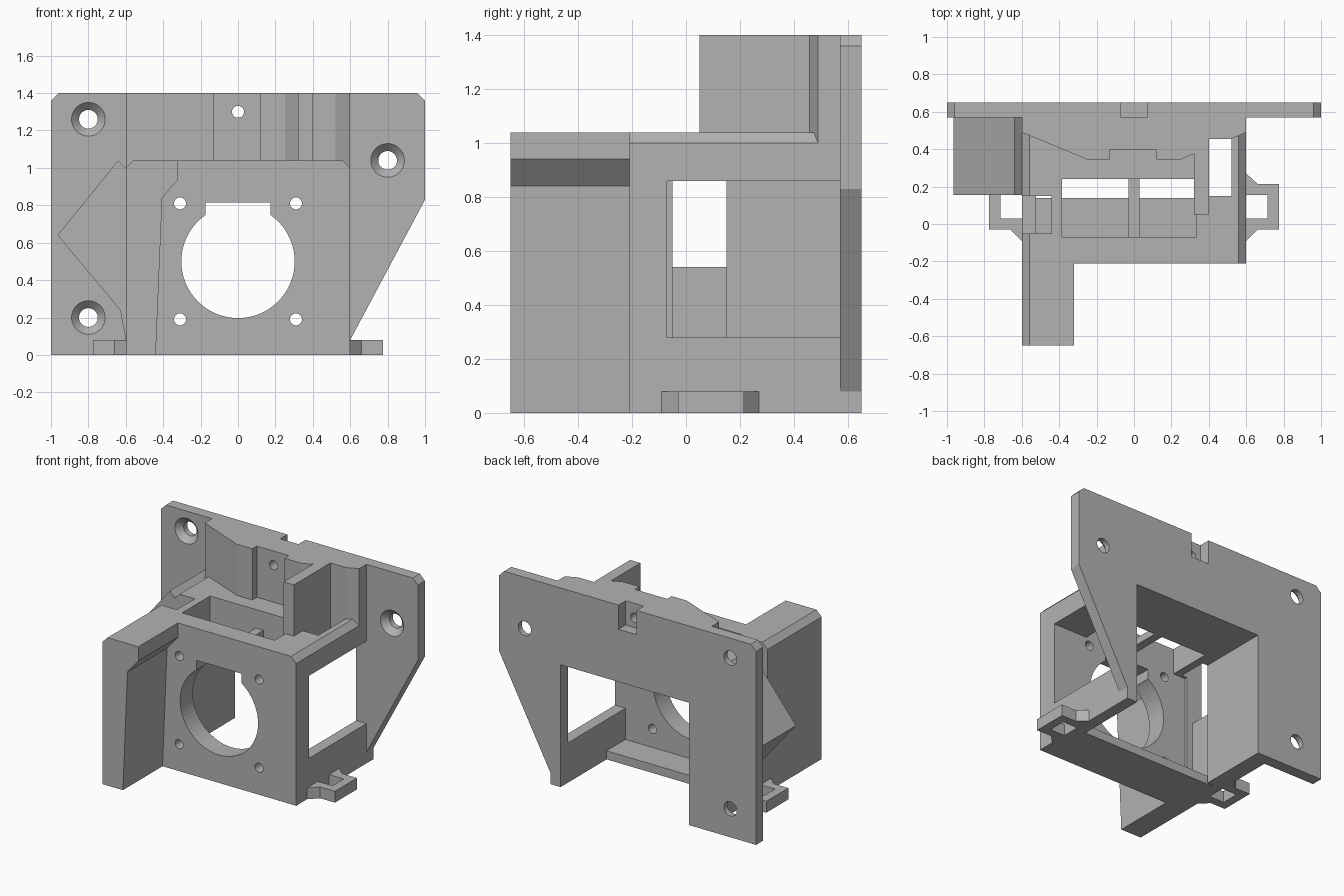
import bpy, bmesh, math
from mathutils import Matrix

if "Cube" in bpy.data.objects:
    bpy.data.objects.remove(bpy.data.objects["Cube"])

grey = bpy.data.materials.new("plain grey")
grey.diffuse_color = (0.45, 0.45, 0.45, 1)
grey.use_nodes = True
grey.node_tree.nodes["Principled BSDF"].inputs["Base Color"].default_value = grey.diffuse_color


def finish(name, bm):
    bmesh.ops.recalc_face_normals(bm, faces=bm.faces)
    me = bpy.data.meshes.new(name)
    bm.to_mesh(me)
    bm.free()
    ob = bpy.data.objects.new(name, me)
    me.materials.append(grey)
    bpy.context.collection.objects.link(ob)
    return ob


def prism(name, pts, a, b, axis):
    """Extrude a profile: axis 'y' takes (x, z) points, axis 'z' takes (x, y)."""
    bm = bmesh.new()
    put = (lambda p, d: (p[0], d, p[1])) if axis == 'y' else (lambda p, d: (p[0], p[1], d))
    lo = [bm.verts.new(put(p, a)) for p in pts]
    hi = [bm.verts.new(put(p, b)) for p in pts]
    bm.faces.new(lo)
    bm.faces.new(hi)
    for i in range(len(pts)):
        j = (i + 1) % len(pts)
        bm.faces.new((lo[i], lo[j], hi[j], hi[i]))
    return finish(name, bm)


def box(name, x0, x1, y0, y1, z0, z1):
    return prism(name, [(x0, y0), (x1, y0), (x1, y1), (x0, y1)], z0, z1, 'z')


def rod(name, x, z, y0, y1, r0, r1=None, n=40):
    """Cylinder or cone along y, radius r0 at y0 and r1 at y1."""
    bm = bmesh.new()
    bmesh.ops.create_cone(bm, cap_ends=True, segments=n, radius1=r0,
                          radius2=r0 if r1 is None else r1, depth=y1 - y0)
    bm.transform(Matrix.Translation((x, (y0 + y1) / 2, z)) @ Matrix.Rotation(-math.pi / 2, 4, 'X'))
    return finish(name, bm)


def cut(ob, *cutters):
    for c in cutters:
        c.hide_render = True
        m = ob.modifiers.new("cut", 'BOOLEAN')
        m.operation, m.solver, m.object = 'DIFFERENCE', 'EXACT', c
        bpy.context.view_layer.objects.active = ob
        bpy.ops.object.modifier_apply(modifier=m.name)
        bpy.data.objects.remove(c)


# back plate with rear opening, nut notch and countersunk screw holes
plate = prism("back_plate", [(-1, 0), (0.6, 0), (0.6, 0.08), (1, 0.83), (1, 1.36), (0.96, 1.4),
                             (-0.96, 1.4), (-1, 1.36)], 0.57, 0.65, 'y')
cut(plate, box("opening", -0.48, 0.52, 0.5, 0.7, -0.1, 0.86),
    box("nut_notch", -0.07, 0.07, 0.5, 0.7, 1.23, 1.5))
for x, z in [(-0.8, 1.26), (-0.8, 0.2), (0.8, 1.04)]:
    cut(plate, rod("hole", x, z, 0.5, 0.7, 0.05), rod("sink", x, z, 0.56, 0.62, 0.1, 0.04))

# main housing with chamfered top edges
body = prism("housing", [(-0.6, 0), (0.6, 0), (0.6, 1.0), (0.56, 1.04), (-0.56, 1.04), (-0.6, 1.0)],
             -0.21, 0.57, 'y')
cut(body,
    box("cavity", -0.48, 0.52, -0.07, 0.7, 0.06, 0.86),
    box("floor_gap", -0.48, 0.52, 0.14, 0.7, -0.1, 0.5),
    box("right_window", 0.45, 0.7, -0.07, 0.7, 0.28, 0.86),
    box("top_window", -0.385, 0.335, -0.07, 0.24, 0.7, 1.2),
    box("side_slot", 0.40, 0.52, 0.15, 0.455, 0.7, 1.2),
    box("left_channel", -0.525, -0.44, -0.05, 0.15, 0.06, 1.2),
    box("left_channel_drop", -0.525, -0.44, 0.14, 0.15, -0.1, 0.5),
    box("left_window", -0.7, -0.5, -0.05, 0.15, 0.54, 1.2))
# motor bore with its flat-topped relief, and four screw holes
cut(body, rod("bore", 0, 0.5, -0.3, 0.0, 0.303, n=64),
    box("bore_relief", -0.175, 0.175, -0.3, 0.0, 0.5, 0.815))
for x in (-0.31, 0.31):
    for z in (0.19, 0.81):
        cut(body, rod("screw", x, z, -0.3, 0.0, 0.032, n=24))

# thin bar across the top window
box("window_bar", -0.03, 0.03, -0.07, 0.24, 0.86, 0.91)

# upper block in front of the plate, with bolt hole
upper = prism("upper_block", [(-0.6, 0.57), (-0.6, 0.49), (-0.25, 0.345), (-0.13, 0.345),
                              (-0.13, 0.395), (0.12, 0.395), (0.12, 0.345), (0.25, 0.345),
                              (0.32, 0.375), (0.32, 0.05), (0.40, 0.05), (0.40, 0.455),
                              (0.52, 0.455), (0.6, 0.49), (0.6, 0.57)], 1.0, 1.4, 'z')
cut(upper, rod("bolt", 0, 1.3, 0.2, 0.7, 0.032, n=24))

# forward arm on the left
prism("front_arm", [(-0.6, 0), (-0.44, 0), (-0.405, 0.84), (-0.32, 0.94), (-0.32, 1.04),
                    (-0.56, 1.04), (-0.6, 1.0)], -0.65, -0.21, 'y')

# pointed gusset on the left side
prism("side_gusset", [(-0.6, 0.08), (-0.63, 0.24), (-0.965, 0.64), (-0.64, 1.04), (-0.6, 1.0)],
      0.155, 0.57, 'y')

# cable tie loops at the bottom of both sides
for side, s in (("left", -1), ("right", 1)):
    loop = [(0.6, -0.09), (0.66, -0.03), (0.775, -0.03), (0.775, 0.215), (0.66, 0.215), (0.6, 0.27),
            (0.6, 0.155), (0.715, 0.155), (0.715, 0.03), (0.6, 0.03)]
    prism(side + "_tie_loop", [(s * x, y) for x, y in loop], 0, 0.08, 'z')
